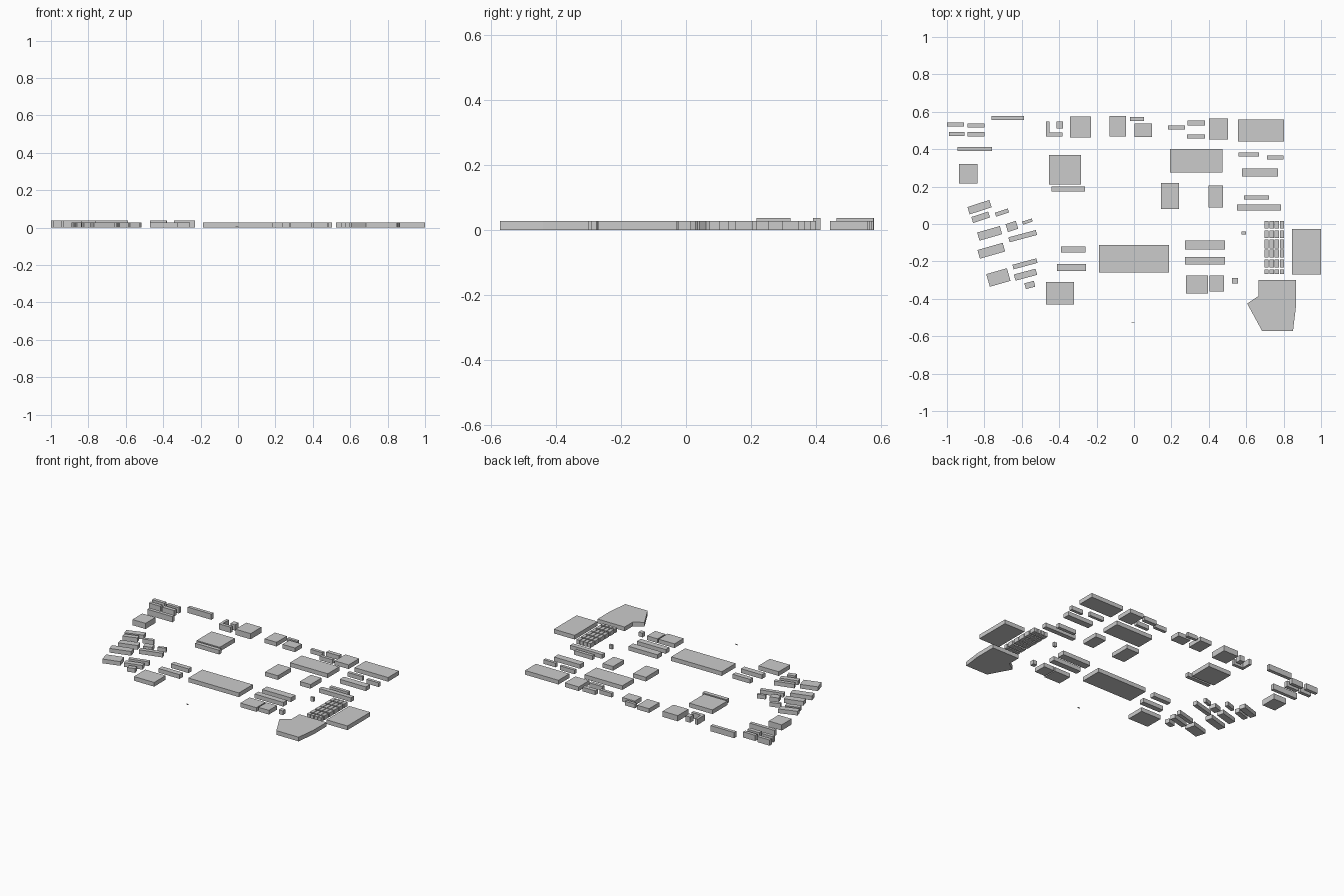
import bpy, bmesh, math
from mathutils import Matrix

LOW, TALL = 0.028, 0.038


def prism(bm, pts, h, z0=0.0):
    """Extrude a counter-clockwise outline upward."""
    lo = [bm.verts.new((x, y, z0)) for x, y in pts]
    hi = [bm.verts.new((x, y, h)) for x, y in pts]
    bm.faces.new(lo[::-1])
    bm.faces.new(hi)
    n = len(pts)
    for i in range(n):
        j = (i + 1) % n
        bm.faces.new((lo[i], lo[j], hi[j], hi[i]))


def rect(x0, y0, x1, y1):
    return [(x0, y0), (x1, y0), (x1, y1), (x0, y1)]


def tilted(cx, cy, length, width, deg):
    r = Matrix.Rotation(math.radians(deg), 2)
    m = ((-1, -1), (1, -1), (1, 1), (-1, 1))
    c, s = r[0][0], r[1][0]
    return [(cx + c * a * length / 2 - s * b * width / 2,
             cy + s * a * length / 2 + c * b * width / 2) for a, b in m]


def blocks(name, outlines, h):
    me = bpy.data.meshes.new(name)
    bm = bmesh.new()
    for o in outlines:
        prism(bm, o, h)
    bm.to_mesh(me)
    bm.free()
    ob = bpy.data.objects.new(name, me)
    bpy.context.collection.objects.link(ob)
    return ob


# Taller buildings in the back left corner, including an L-shaped one
blocks("tall_buildings", [rect(*r) for r in (
    (-1, .52, -.91, .543), (-.89, .516, -.80, .538), (-.99, .47, -.905, .493),
    (-.89, .467, -.80, .493), (-.762, .555, -.587, .578),
    (-.945, .39, -.76, .413), (-.935, .217, -.838, .322),
    (-.415, .511, -.38, .549), (-.342, .462, -.23, .576))]
    + [[(-.47, .468), (-.383, .468), (-.383, .489), (-.452, .489),
        (-.452, .549), (-.47, .549)]], TALL)

# Back row
blocks("back_row", [rect(*r) for r in (
    (-.13, .468, -.042, .577), (-.022, .552, .053, .572),
    (.004, .465, .097, .537), (.183, .505, .273, .526),
    (.285, .527, .38, .554), (.283, .457, .38, .479),
    (.40, .453, .503, .565), (.555, .442, .803, .558))], LOW)

# Right side bars
blocks("right_bars", [rect(*r) for r in (
    (.56, .362, .668, .382), (.71, .346, .80, .366), (.577, .254, .77, .298),
    (.588, .13, .723, .152), (.55, .073, .786, .104))], LOW)

# Middle halls
blocks("middle_halls", [rect(*r) for r in (
    (.192, .276, .472, .40), (.145, .079, .24, .218), (.397, .089, .475, .205),
    (-.455, .212, -.283, .37), (-.44, .174, -.262, .2))], LOW)

# Front buildings
blocks("front_buildings", [rect(*r) for r in (
    (-.391, -.152, -.26, -.12), (-.412, -.251, -.257, -.215),
    (-.47, -.431, -.32, -.31), (-.187, -.259, .188, -.112),
    (.274, -.136, .487, -.087), (.274, -.216, .487, -.177),
    (.278, -.372, .396, -.275), (.404, -.36, .481, -.275),
    (.525, -.318, .555, -.29), (.576, -.056, .598, -.041),
    (.845, -.27, 1, -.028))], LOW)

# Irregular block in the front right corner
blocks("corner_block", [[(.605, -.425), (.685, -.572), (.85, -.572),
                         (.866, -.44), (.866, -.30), (.665, -.30),
                         (.665, -.385)]], LOW)

# Tight grid of small units
rows = ((-.025, .015), (-.075, -.034), (-.13, -.083), (-.178, -.136),
        (-.233, -.19), (-.267, -.242))
blocks("small_unit_grid", [rect(.697 + i * .0277, a, .72 + i * .0277, b)
                           for i in range(4) for a, b in rows], LOW)

# Angled houses on the left
blocks("angled_houses", [tilted(*t) for t in (
    (-.826, .09, .123, .041, 18), (-.82, .036, .095, .033, 18),
    (-.706, .061, .072, .022, 18), (-.653, -.013, .058, .044, 18),
    (-.57, .013, .054, .017, 18), (-.772, -.05, .126, .045, 16),
    (-.595, -.065, .152, .027, 15), (-.763, -.143, .14, .048, 16),
    (-.725, -.286, .115, .07, 16), (-.583, -.213, .132, .025, 15),
    (-.58, -.271, .12, .034, 15), (-.557, -.326, .052, .032, 15))], LOW)

# Tiny marker out in front
blocks("marker", [rect(-.013, -.529, .003, -.526)], .006)
